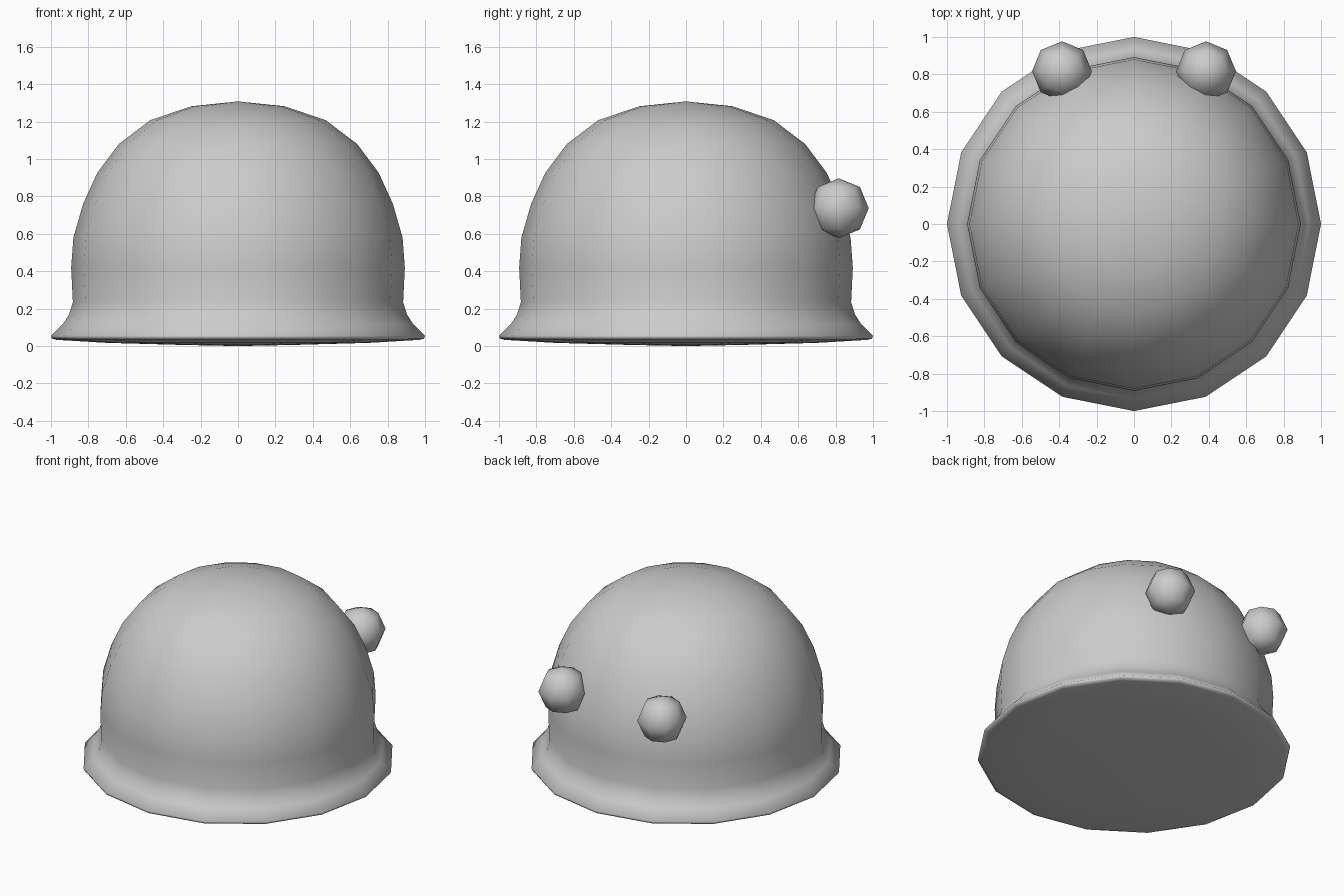
import bpy, bmesh, math
from mathutils import Matrix

if "Cube" in bpy.data.objects:
    bpy.data.objects.remove(bpy.data.objects["Cube"])

SIDES = 16


def finish(name, bm):
    bmesh.ops.recalc_face_normals(bm, faces=bm.faces)
    for f in bm.faces:
        f.smooth = True
    mesh = bpy.data.meshes.new(name)
    bm.to_mesh(mesh)
    bm.free()
    obj = bpy.data.objects.new(name, mesh)
    bpy.context.collection.objects.link(obj)
    return obj


def lathe(name, profile):
    # profile of (radius, z); first and last points lie on the axis
    bm = bmesh.new()
    rings = []
    for r, z in profile:
        if r == 0:
            rings.append([bm.verts.new((0, 0, z))] * SIDES)
        else:
            rings.append([bm.verts.new((r * math.cos(math.tau * i / SIDES),
                                        r * math.sin(math.tau * i / SIDES), z))
                          for i in range(SIDES)])
    for a, b in zip(rings, rings[1:]):
        for i in range(SIDES):
            j = (i + 1) % SIDES
            bm.faces.new(list(dict.fromkeys((a[i], a[j], b[j], b[i]))))
    return finish(name, bm)


# Domed body with flared rim and slightly bulging underside
lathe("dome_body", [
    (0, 0.0), (0.3, 0.006), (0.7, 0.017), (0.97, 0.033), (0.995, 0.04),
    (1.0, 0.055), (0.935, 0.12), (0.903, 0.17), (0.883, 0.235),
    (0.892, 0.42), (0.88, 0.58), (0.828, 0.76), (0.753, 0.925),
    (0.637, 1.08), (0.47, 1.207), (0.25, 1.282), (0, 1.308)])

# Pair of round knobs on the back
for side, label in ((-1, "left"), (1, "right")):
    bm = bmesh.new()
    bmesh.ops.create_uvsphere(bm, u_segments=8, v_segments=4, radius=0.16,
                              matrix=Matrix.Translation((side * 0.385, 0.817, 0.737)))
    finish("knob_" + label, bm)
